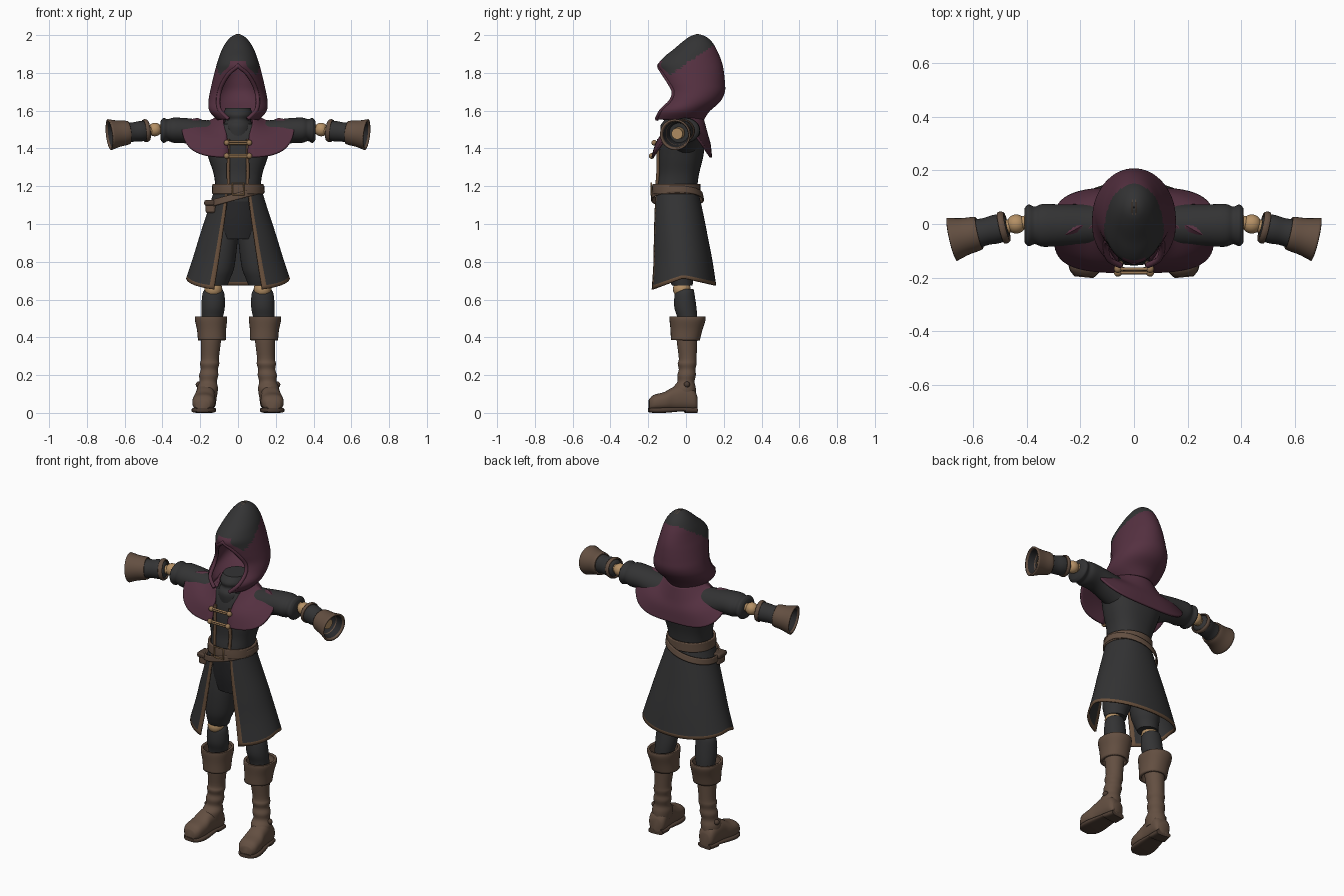
import bpy, bmesh
from math import sin, cos, pi, asin, copysign, radians
from mathutils import Matrix, Vector

cube = bpy.data.objects.get("Cube")
if cube:
    bpy.data.objects.remove(cube)


def material(name, r, g, b):
    m = bpy.data.materials.new(name)
    m.use_nodes = True
    m.diffuse_color = (r, g, b, 1)
    bsdf = m.node_tree.nodes["Principled BSDF"]
    bsdf.inputs["Base Color"].default_value = (r, g, b, 1)
    bsdf.inputs["Roughness"].default_value = 0.9
    return m


CLOTH = material("charcoal cloth", 0.033, 0.033, 0.034)
INNER = material("dark lining", 0.022, 0.022, 0.024)
PLUM = material("plum cloth", 0.09, 0.03, 0.052)
LEATHER = material("brown leather", 0.125, 0.078, 0.053)
SOLE = material("dark leather", 0.075, 0.047, 0.033)
TRIM = material("brown trim", 0.14, 0.08, 0.045)
WOOD = material("pale wood", 0.46, 0.28, 0.13)
BRASS = material("dull brass", 0.32, 0.19, 0.09)


def spline(rows, k=5):
    """Catmull-Rom interpolation of parameter rows."""
    out = []
    for i in range(len(rows) - 1):
        a, b, c, d = (rows[min(max(i + o, 0), len(rows) - 1)] for o in (-1, 0, 1, 2))
        for s in range(k):
            t = s / k
            out.append([q + t / 2 * (r - p + t * (2 * p - 5 * q + 4 * r - w + t * (3 * (q - r) + w - p)))
                        for p, q, r, w in zip(a, b, c, d)])
    return out + [list(rows[-1])]


def power(v, p):
    return copysign(abs(v) ** p, v)


def ring(z, rx, yf, yb, cx=0, gap=0, drop=0, p=1, n=32):
    """Closed or front-split section; the angle starts at the front."""
    pts = []
    for i in range(n + 1):
        t = gap + (2 * pi - 2 * gap) * i / n
        s, c = power(sin(t), p), power(cos(t), p)
        pts.append(Vector((cx + rx * s, (yf + yb) / 2 - (yb - yf) / 2 * c, z - drop * abs(c))))
    return pts


def finish(obj, mats, smooth=45):
    for m in mats:
        obj.data.materials.append(m)
    bpy.ops.object.select_all(action="DESELECT")
    obj.select_set(True)
    bpy.context.view_layer.objects.active = obj
    bpy.ops.object.shade_smooth_by_angle(angle=radians(smooth))
    return obj


def sheet(name, grid, mats, xf=None, side=1, caps=True, thick=0, rule=None):
    """Skin a grid of sections; rule(row, column, centre) picks the colour."""
    bm = bmesh.new()
    vs = [[bm.verts.new(p) for p in row] for row in grid]
    for i in range(len(grid) - 1):
        for j in range(len(grid[0]) - 1):
            f = bm.faces.new((vs[i][j], vs[i][j + 1], vs[i + 1][j + 1], vs[i + 1][j]))
            f.material_index = int(rule(i, j, f.calc_center_median())) if rule else 0
    if caps:
        bm.faces.new(vs[0][:-1])
        bm.faces.new(vs[-1][:-1])
    bmesh.ops.remove_doubles(bm, verts=bm.verts, dist=0.0004)
    bm.transform(Matrix.Diagonal((side, 1, 1, 1)) @ (xf or Matrix()))
    bmesh.ops.recalc_face_normals(bm, faces=bm.faces)
    me = bpy.data.meshes.new(name)
    bm.to_mesh(me)
    bm.free()
    obj = bpy.data.objects.new(name, me)
    bpy.context.collection.objects.link(obj)
    if thick:
        mod = obj.modifiers.new("thickness", "SOLIDIFY")
        mod.thickness, mod.offset = thick, 0
    return finish(obj, mats)


def loft(name, rows, mat, k=4, p=1, **kw):
    return sheet(name, [ring(*r, p=p) for r in spline(rows, k)], [mat], **kw)


def tube(name, pts, radius, mat):
    cu = bpy.data.curves.new(name, "CURVE")
    cu.dimensions, cu.bevel_depth, cu.bevel_resolution, cu.use_fill_caps = "3D", radius, 2, True
    sp = cu.splines.new("POLY")
    sp.points.add(len(pts) - 1)
    for q, v in zip(sp.points, pts):
        q.co = (*v, 1)
    cu.materials.append(mat)
    obj = bpy.data.objects.new(name, cu)
    bpy.context.collection.objects.link(obj)


def ball(name, pos, r, mat):
    bpy.ops.mesh.primitive_uv_sphere_add(segments=20, ring_count=12, radius=r, location=pos)
    bpy.context.object.name = name
    finish(bpy.context.object, [mat])


def box(name, pos, size, mat, bevel=0.006):
    bpy.ops.mesh.primitive_cube_add(size=1, location=pos)
    o = bpy.context.object
    o.name, o.scale = name, size
    bpy.ops.object.transform_apply(location=False, rotation=False)
    mod = o.modifiers.new("soft edges", "BEVEL")
    mod.width, mod.segments = bevel, 2
    finish(o, [mat])


def aim(origin, direction):
    """Frame whose local z follows the direction and local y points up."""
    return Matrix.Translation(origin) @ Vector(direction).to_track_quat("Z", "Y").to_matrix().to_4x4()


# Hood: height, opening half width, opening y, half width, back y
hood_rows = [(1.555, .05, -.155, .105, .09), (1.6, .095, -.13, .146, .12), (1.65, .105, -.08, .15, .175),
             (1.7, .098, -.065, .142, .2), (1.75, .078, -.09, .131, .2), (1.8, .045, -.122, .119, .195),
             (1.84, 0, -.142, .108, .188), (1.88, 0, -.112, .095, .175), (1.92, 0, -.062, .08, .157),
             (1.96, 0, -.015, .057, .133), (1.988, 0, .025, .03, .1), (2, 0, .059, .002, .063)]
hood = []
for z, ex, ey, rx, yb in spline(hood_rows, 4):
    gap = asin(max(ex, 0) / rx)
    c = cos(gap)
    hood.append(ring(z, rx, (2 * ey - yb * (1 - c)) / (1 + c), yb, gap=gap, n=48))
sheet("hood", hood, [PLUM, CLOTH], caps=False, thick=.012,
      rule=lambda i, j, c: c.z > 1.86 + .7 * (c.y - .02) and c.z > 1.79 and (3 <= j < 45 or c.z > 1.86))
opening = hood[:25]
tube("hood_brim", [r[0] for r in opening] + [r[-1] for r in reversed(opening)], .011, PLUM)
seam = [r[0] for r in hood[25:]] + [r[24] for r in reversed(hood[34:])]
for sx in (-1, 1):
    tube("hood_seam", [v + Vector((sx * .007, 0, .003)) for v in seam], .003, TRIM)

# Neck wrap and torso
loft("neck_wrap", [(1.46, .09, -.13, .08), (1.52, .08, -.135, .07), (1.55, .068, -.115, .07),
                   (1.58, .076, -.12, .06), (1.615, .066, -.095, .05)], CLOTH)
loft("torso", [(1.12, .115, -.15, .055), (1.2, .12, -.155, .06), (1.27, .13, -.145, .07),
               (1.36, .16, -.145, .092), (1.45, .18, -.135, .1), (1.53, .13, -.11, .09)], CLOTH, p=.85)
loft("under_tunic", [(1.16, .11, -.15, .05), (1.02, .125, -.135, .06), (.92, .12, -.115, .06)], INNER)

# Shoulder mantle, draped over the arms and split at the front
mantle_rows = [(1.57, .1, -.1, .09, 0, .85, .02, 1), (1.545, .16, -.13, .11, 0, .35, .07, .9),
               (1.565, .24, -.158, .125, 0, .12, .145, .7), (1.577, .3, -.178, .132, 0, .05, .225, .6)]
sheet("mantle", [ring(*r, n=64) for r in spline(mantle_rows, 6)], [PLUM], caps=False, thick=.012)

# Coat skirt with trimmed hem and front edges
skirt_rows = [(1.17, .124, -.165, .06, 0, .42, 0), (1.08, .152, -.172, .082, 0, .42, .005),
              (.95, .195, -.178, .11, 0, .43, .015), (.83, .232, -.183, .135, 0, .45, .025),
              (.715, .27, -.195, .155, 0, .47, .04)]
skirt = [ring(*r, p=.95, n=50) for r in spline(skirt_rows, 5)]
for u, row in enumerate(skirt):
    for v in row:
        if v.y < 0:
            v.z += .15 * v.y * u / len(skirt)
last = len(skirt) - 2
sheet("coat_skirt", skirt, [CLOTH, TRIM], caps=False, thick=.01,
      rule=lambda i, j, c: i == last or j in (0, 49))

# Belts, buckle and pouch
belt = [(1.16, .132, -.174, .07), (1.185, .131, -.174, .07), (1.212, .13, -.172, .07)]
loft("belt", belt, LEATHER, caps=False, thick=.012, p=.95)
lean = Matrix(((1, 0, 0, 0), (0, 1, 0, 0), (.27, 0, 1, 0), (0, 0, 0, 1)))
loft("slung_belt", [(1.13, .152, -.182, .092, -.014), (1.165, .149, -.18, .085, -.014)], LEATHER,
     caps=False, thick=.008, xf=lean)
box("pouch", (-.145, -.1, 1.09), (.055, .07, .065), LEATHER, .012)
box("pouch_flap", (-.147, -.102, 1.112), (.064, .078, .03), SOLE, .01)
frame = [(-.03, -.184, 1.155), (.03, -.184, 1.155), (.03, -.184, 1.217), (-.03, -.184, 1.217)]
tube("buckle", frame + frame[:1], .005, BRASS)

# Toggle clasps across the chest
for z, y in ((1.43, -.168), (1.36, -.182)):
    for dz in (-.005, .005):
        tube("toggle_cord", [(-.06, y, z + dz), (.06, y, z + dz)], .006, BRASS)
    for sx in (-1, 1):
        ball("toggle_knob", (sx * .06, y, z), .015, BRASS)

for side, label in ((1, "left_"), (-1, "right_")):
    kw = dict(side=side)
    tube(label + "coat_trim", [(side * x, y, z) for x, y, z in
         ((.05, -.154, 1.2), (.052, -.148, 1.28), (.05, -.148, 1.37), (.05, -.146, 1.45))], .009, TRIM)

    # Arm: sleeve, elbow joint, forearm and open gauntlet cuff
    loft(label + "sleeve", [(0, .08, -.15, .05), (.08, .08, -.11, .055), (.17, .078, -.07, .065),
                            (.24, .08, -.065, .068), (.27, .07, -.056, .06), (.295, .078, -.066, .066),
                            (.31, .062, -.05, .05)], CLOTH, xf=aim((.1, -.005, 1.495), (1, 0, 0)), **kw)
    ball(label + "elbow", (side * .44, 0, 1.5), .036, WOOD)
    arm = aim((.42, .003, 1.502), (.25, -.058, -.028))

    def arm_part(name, rows, mat, **extra):
        loft(label + name, [(d, r, -r, r) for d, r in rows], mat, xf=arm, **kw, **extra)

    arm_part("arm_bone", [(-.03, .025), (.08, .025)], WOOD)
    arm_part("forearm", [(.055, .035), (.07, .05), (.1, .054), (.14, .051), (.18, .056)], CLOTH)
    arm_part("elbow_band", [(.058, .052), (.068, .058), (.08, .056)], LEATHER, caps=False, thick=.006)
    arm_part("gauntlet_cuff", [(.165, .056), (.18, .06), (.22, .065), (.27, .078)], LEATHER,
             caps=False, thick=.01)
    arm_part("cuff_lining", [(.17, .05), (.26, .068)], INNER, caps=False)
    arm_part("wrist", [(.17, .032), (.225, .03)], WOOD)

    # Leg: breeches, knee joint and lower trouser
    loft(label + "breeches", [(1.05, .075, -.1, .05, .065), (.9, .082, -.11, .055, .085),
                              (.77, .08, -.105, .055, .1), (.71, .068, -.09, .04, .11),
                              (.675, .06, -.075, .035, .115)], CLOTH, **kw)
    ball(label + "knee", (side * .13, -.022, .655), .047, WOOD)
    loft(label + "trouser", [(.655, .045, -.05, .04, .13), (.63, .058, -.06, .045, .13),
                             (.56, .062, -.062, .055, .132), (.5, .056, -.045, .06, .137),
                             (.44, .05, -.04, .06, .14)], CLOTH, **kw)

    # Boot: folded cuff, wrapped shaft, foot and sole
    loft(label + "boot_cuff", [(.51, .077, -.08, .096, .143), (.49, .078, -.08, .096, .143),
                               (.44, .07, -.075, .08, .14), (.385, .067, -.073, .066, .138)],
         LEATHER, caps=False, thick=.014, p=.9, **kw)
    loft(label + "boot_shaft", [(.47, .056, -.05, .065, .14), (.39, .054, -.05, .06, .143),
                                (.29, .047, -.038, .056, .148), (.26, .051, -.044, .056, .15),
                                (.23, .045, -.038, .05, .152), (.2, .051, -.046, .052, .155),
                                (.165, .046, -.045, .045, .158), (.13, .056, -.07, .052, .162),
                                (.08, .052, -.07, .052, .165)], LEATHER, **kw)
    foot = aim((.163, .058, 0), (.024, -.25, 0))
    loft(label + "boot_foot", [(0, .035, .015, .09), (.02, .05, .012, .125), (.08, .053, .012, .15),
                               (.13, .054, .012, .135), (.175, .06, .012, .11), (.23, .056, .012, .095),
                               (.255, .036, .015, .07)], LEATHER, p=.8, xf=foot, **kw)
    loft(label + "boot_sole", [(0, .045, 0, .03), (.06, .052, 0, .03), (.075, .05, .008, .03),
                               (.175, .064, 0, .03), (.23, .058, 0, .028), (.258, .035, .004, .026)],
         SOLE, p=.6, xf=foot, **kw)
    ball(label + "ankle_buckle", (side * .208, .005, .15), .016, SOLE)
